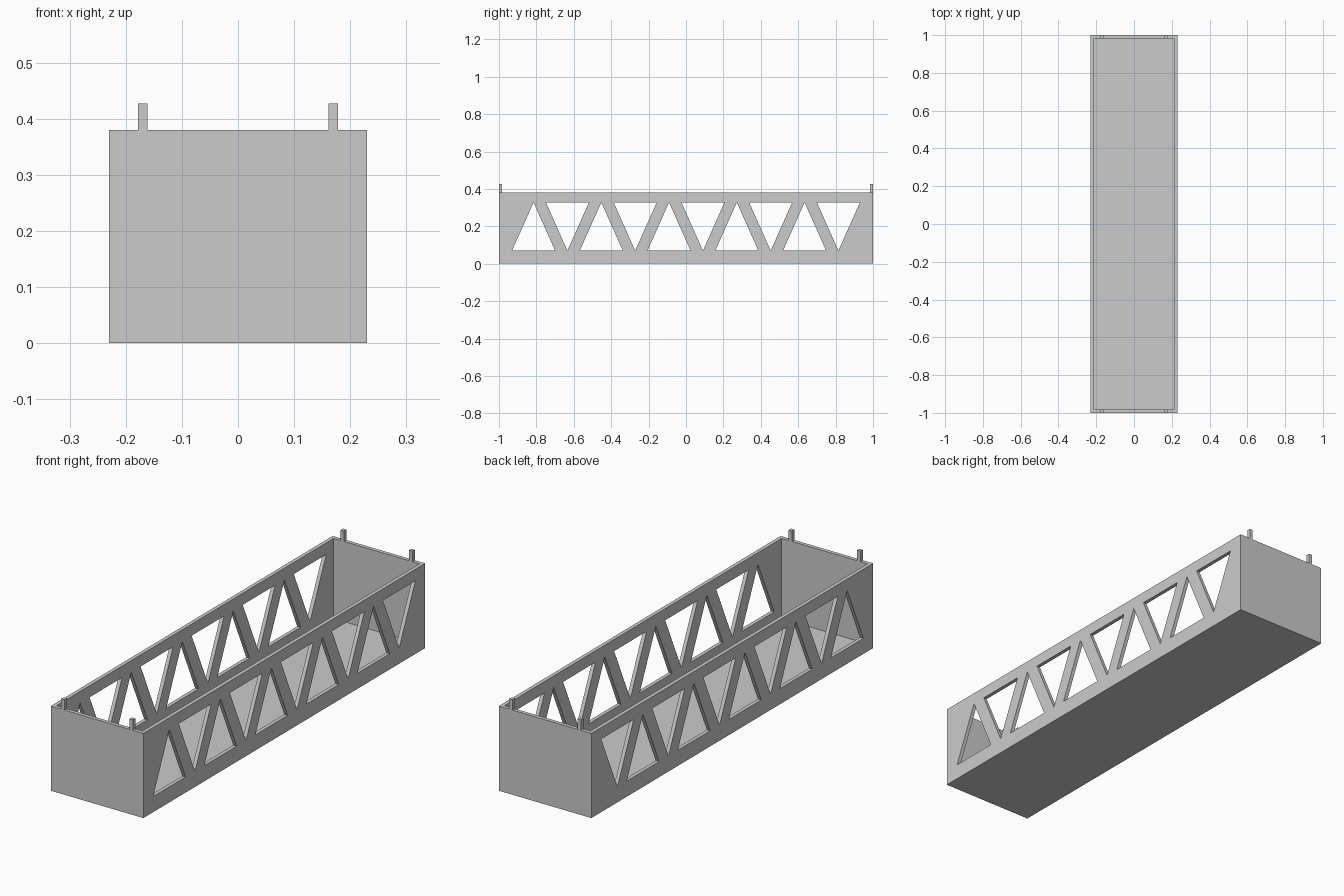
import bpy, bmesh
from mathutils import Matrix, Vector

if "Cube" in bpy.data.objects:
    bpy.data.objects.remove(bpy.data.objects["Cube"])

T = 0.017                      # wall thickness
W, L, H = 0.23, 1.0, 0.38      # half width, half length, height
FLOOR = 0.02


def finish(name, bm):
    bmesh.ops.recalc_face_normals(bm, faces=bm.faces)
    mesh = bpy.data.meshes.new(name)
    bm.to_mesh(mesh)
    bm.free()
    obj = bpy.data.objects.new(name, mesh)
    bpy.context.collection.objects.link(obj)
    return obj


def box(name, lo, hi):
    lo, hi = Vector(lo), Vector(hi)
    bm = bmesh.new()
    bmesh.ops.create_cube(bm, size=1, matrix=Matrix.Translation((lo + hi) / 2)
                          @ Matrix.Diagonal((*(hi - lo), 1)))
    return finish(name, bm)


def cut(target, cutter):
    mod = target.modifiers.new("cut", 'BOOLEAN')
    mod.operation = 'DIFFERENCE'
    mod.solver = 'EXACT'
    mod.object = cutter
    bpy.context.view_layer.objects.active = target
    bpy.ops.object.modifier_apply(modifier=mod.name)
    bpy.data.objects.remove(cutter)


# Open-topped tray
tray = box("truss_tray", (-W, -L, 0), (W, L, H))
cut(tray, box("cavity", (-W + T, -L + T, FLOOR), (W - T, L - T, H + 0.1)))

# Alternating triangular windows through both long sides
bm = bmesh.new()
Z0, Z1, HALF = 0.07, 0.328, 0.115
for i in range(10):
    y = -0.815 + i * 1.63 / 9
    base, tip = (Z0, Z1) if i % 2 == 0 else (Z1, Z0)
    tri = [bm.verts.new((-W - 0.1, py, pz))
           for py, pz in ((y - HALF, base), (y + HALF, base), (y, tip))]
    ext = bmesh.ops.extrude_face_region(bm, geom=[bm.faces.new(tri)],
                                        use_keep_orig=True)
    moved = [g for g in ext["geom"] if isinstance(g, bmesh.types.BMVert)]
    bmesh.ops.translate(bm, verts=moved, vec=(2 * W + 0.2, 0, 0))
cut(tray, finish("window_cutter", bm))

# Small square stacking pegs on the end walls
for sx, side in ((-1, "left"), (1, "right")):
    for sy, end in ((-1, "front"), (1, "back")):
        x, y = sx * 0.1695, sy * (L - T / 2)
        box(f"peg_{end}_{side}", (x - T / 2, y - T / 2, H), (x + T / 2, y + T / 2, 0.427))
